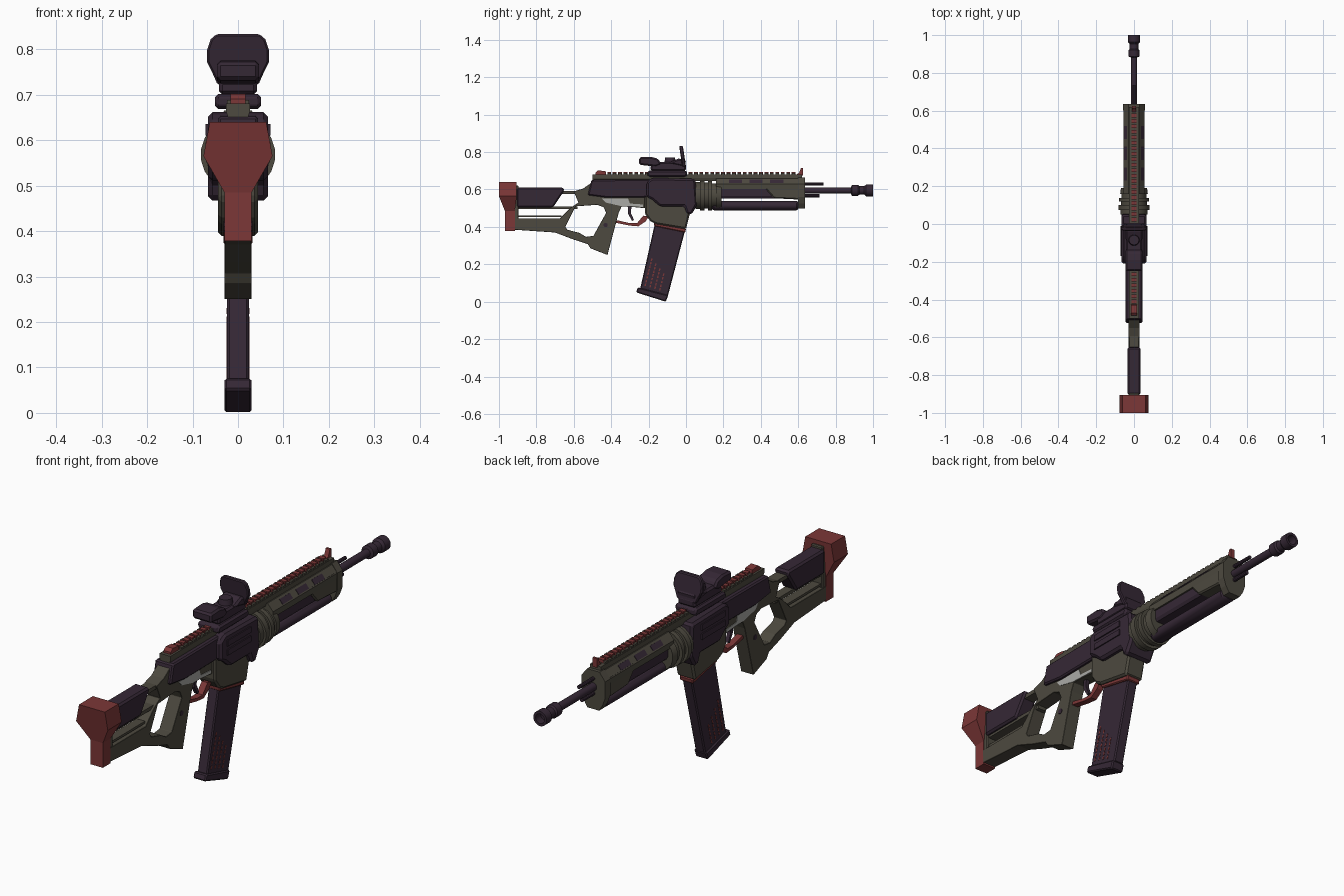
import bpy, bmesh, math

if "Cube" in bpy.data.objects:
    bpy.data.objects.remove(bpy.data.objects["Cube"])

def material(name, rgb):
    m = bpy.data.materials.new(name)
    m.diffuse_color = (*rgb, 1)
    m.use_nodes = True
    m.node_tree.nodes["Principled BSDF"].inputs["Base Color"].default_value = m.diffuse_color
    return m

OLIVE = material("olive grey", (0.074, 0.067, 0.050))
DARK = material("dark plum", (0.036, 0.021, 0.036))
RED = material("muted red", (0.20, 0.038, 0.038))
GREY = material("light grey", (0.40, 0.40, 0.38))

def finish(name, bm, mat, smooth=False):
    bmesh.ops.recalc_face_normals(bm, faces=bm.faces)
    me = bpy.data.meshes.new(name)
    bm.to_mesh(me)
    bm.free()
    me.materials.append(mat)
    if smooth:
        me.polygons.foreach_set("use_smooth", [True] * len(me.polygons))
        me.set_sharp_from_angle(angle=math.radians(32))
    ob = bpy.data.objects.new(name, me)
    bpy.context.collection.objects.link(ob)
    return ob

def solids(name, parts, mat, bevel=0.0, hole=None):
    """Extrude outlines: x axis takes (y, z) points, y axis takes (x, z) points."""
    bm = bmesh.new()
    for axis, pts, lo, hi in parts:
        place = (lambda p, t: (t, p[0], p[1])) if axis == "x" else (lambda p, t: (p[0], t, p[1]))
        a = [bm.verts.new(place(p, lo)) for p in pts]
        b = [bm.verts.new(place(p, hi)) for p in pts]
        bm.faces.new(a)
        bm.faces.new(b)
        for i in range(len(pts)):
            j = (i + 1) % len(pts)
            bm.faces.new((a[i], a[j], b[j], b[i]))
    ob = finish(name, bm, mat)
    if hole:
        cut = solids(name + "_cutter", [("x", hole, -0.2, 0.2)], mat)
        cut.hide_render = True
        cut.display_type = "WIRE"
        m = ob.modifiers.new("hole", "BOOLEAN")
        m.operation, m.solver, m.object = "DIFFERENCE", "EXACT", cut
    if bevel:
        m = ob.modifiers.new("chamfer", "BEVEL")
        m.width, m.segments, m.limit_method = bevel, 1, "ANGLE"
    return ob

def side(name, pts, hw, mat, bevel=0.0, hole=None):
    return solids(name, [("x", pts, -hw, hw)], mat, bevel, hole)

def section(name, half, y0, y1, mat, bevel=0.0):
    """Mirrored cross-section: half holds the right-hand (x, z) points, bottom to top."""
    return solids(name, [("y", half + [(-x, z) for x, z in reversed(half)], y0, y1)], mat, bevel)

def rect(a0, b0, a1, b1):
    return [(a0, b0), (a1, b0), (a1, b1), (a0, b1)]

def lathe(name, prof, z, mat, n=20, sx=1.0, x=0.0):
    """Turn (y, radius) points about the y axis at height z."""
    bm = bmesh.new()
    rings = [[bm.verts.new((x + sx * r * math.cos(2 * math.pi * (k + .5) / n), y,
                            z + r * math.sin(2 * math.pi * (k + .5) / n))) for k in range(n)]
             for y, r in prof]
    for a, b in zip(rings, rings[1:]):
        for k in range(n):
            j = (k + 1) % n
            bm.faces.new((a[k], a[j], b[j], b[k]))
    bm.faces.new(rings[0])
    bm.faces.new(rings[-1])
    return finish(name, bm, mat, True)

# Butt pad: wide upper block tapering into a narrow leg
pad = section("butt_pad_upper", [(.03, .485), (.076, .565), (.062, .64)], -1, -.905, RED)
for v in pad.data.vertices:
    if v.co.z < .5:
        v.co.y = -.968 if v.co.y < -.95 else -.915
section("butt_pad_lower", [(.03, .378), (.03, .487)], -.968, -.915, RED)

# Stock: end plate, cheek rest, thin bars
side("stock_end_plate", rect(-.925, .385, -.895, .622), .028, OLIVE, .004)
side("cheek_rest", [(-.905, .505), (-.71, .505), (-.65, .595), (-.655, .61), (-.905, .61)],
     .034, DARK, .01)
side("stock_upper_bar", rect(-.9, .575, -.56, .592), .024, OLIVE)
side("stock_middle_bar", rect(-.9, .495, -.58, .51), .02, OLIVE)
side("stock_groove_bar", rect(-.9, .452, -.665, .462), .02, OLIVE)

# Grip frame with thumb hole
side("grip_frame", [(-.60, .59), (-.55, .605), (-.50, .64), (-.22, .60), (-.22, .50), (-.30, .508),
                    (-.345, .508), (-.36, .475), (-.42, .25), (-.51, .285), (-.525, .308),
                    (-.60, .332), (-.70, .37), (-.92, .385), (-.92, .445), (-.675, .445),
                    (-.62, .50), (-.575, .53)],
     .03, OLIVE, .006,
     hole=[(-.645, .40), (-.59, .51), (-.475, .518), (-.44, .505), (-.427, .475),
           (-.495, .352), (-.535, .347), (-.57, .368), (-.635, .385)])
solids("grip_pins", [("x", [(-.43 + .012 * math.cos(a), .41 + .012 * math.sin(a))
                            for a in [i * math.pi / 4 for i in range(8)]], -.032, .032)], DARK)
solids("grip_side_mesh", [("x", [(-.45, .553), (-.31, .553), (-.30, .525), (-.23, .52), (-.23, .507),
                                 (-.35, .512), (-.43, .53)], s * .028, s * .032) for s in (1, -1)], GREY)

# Receiver
side("receiver_rear", [(-.525, .57), (-.505, .652), (0, .655), (0, .56), (-.42, .556)], .044, DARK, .006)
side("receiver_front", [(-.21, .64), (-.18, .662), (.05, .657), (.06, .52), (.03, .465), (.005, .47),
                        (-.01, .51), (-.14, .51), (-.18, .545), (-.21, .56)], .066, DARK, .01)
solids("receiver_side_plates", [("x", rect(-.17, b, -.01, b + .025), s * .06, s * .071)
                                for s in (1, -1) for b in (.57, .61)], DARK)
side("magazine_well", [(-.22, .57), (-.22, .47), (-.19, .43), (-.16, .415), (0, .388),
                       (.02, .47), (.03, .52)], .044, OLIVE, .008)

# Trigger group
side("trigger_guard", [(-.375, .422), (-.30, .407), (-.255, .403), (-.215, .43), (-.2, .455),
                       (-.228, .46), (-.262, .42), (-.30, .42), (-.37, .436)], .014, RED)
side("trigger", [(-.312, .52), (-.29, .52), (-.295, .475), (-.278, .437), (-.288, .432),
                 (-.31, .47)], .008, DARK)

# Magazine with red dashes on both sides
side("magazine_collar", [(-.172, .427), (0, .392), (-.003, .37), (-.17, .404)], .032, RED, .004)
side("magazine_body", [(-.166, .42), (-.004, .385), (-.097, .03), (-.246, .065)], .024, DARK, .005)
side("magazine_base", [(-.258, .077), (-.095, .035), (-.108, 0), (-.267, .05)], .03, DARK, .005)
dashes = []
for col in range(4):
    for row in range(8 - col):
        z = .085 - col * .008 + row * .019
        y = -.222 + col * .028 + (z - .085) * .25
        for s in (1, -1):
            dashes.append(("x", [(y, z), (y + .007, z), (y + .010, z + .013), (y + .003, z + .013)],
                           s * .020, s * .0255))
solids("magazine_dashes", dashes, RED)

# Collar rings between receiver and handguard
lathe("barrel_collar", [(.05, .072), (.075, .072), (.075, .082), (.10, .082), (.10, .07), (.118, .07),
                        (.118, .08), (.138, .08), (.138, .066), (.16, .066), (.16, .074), (.19, .07)],
      .568, OLIVE)

# Handguard: upper shell, front block, end cap, vents
section("handguard_shell", [(.053, .602), (.056, .63), (.03, .66)], .16, .63, OLIVE)
side("handguard_front_block", [(.42, .61), (.47, .553), (.63, .545), (.63, .64), (.42, .64)],
     .053, OLIVE, .006)
section("handguard_end_cap", [(.028, .498), (.045, .525), (.057, .56), (.057, .63), (.03, .665)],
        .60, .635, OLIVE)
solids("handguard_vents", [("y", [(s * .050, .632), (s * .054, .635), (s * .038, .654), (s * .034, .651)],
                            y, y + .07) for s in (1, -1) for y in (.23, .34, .45)], DARK)
section("inner_handguard", [(.038, .553), (.046, .565), (.046, .603)], .15, .61, DARK)
lathe("lower_tube", [(.14, .02), (.15, .026), (.59, .026), (.60, .02)], .514, DARK, 16, 1.4)

# Barrel, gas rods, muzzle
lathe("barrel", [(.5, .017), (.9, .017)], .595, DARK, 16)
lathe("upper_rod", [(.6, .008), (.735, .008)], .63, DARK, 10)
lathe("lower_rod", [(.6, .009), (.715, .009)], .567, DARK, 10)
lathe("muzzle_brake", [(.882, .018), (.887, .029), (.92, .029), (.927, .023), (.953, .023), (.963, .032),
                       (1, .032), (1, .021), (.965, .021)], .595, DARK)

# Top rail with red teeth, rear and front sights
section("rail_base", [(.02, .645), (.026, .662), (.026, .681)], -.50, .62, OLIVE)
solids("rail_ridges", [("y", rect(-.024, .68, .024, .688), -.42 + i * .029, -.402 + i * .029)
                       for i in range(35)], OLIVE)
solids("rail_teeth", [("y", rect(-.013, .678, .013, .694), -.421 + i * .029, -.401 + i * .029)
                      for i in range(35)], RED)
side("rear_sight", [(-.485, .675), (-.485, .69), (-.47, .702), (-.43, .698), (-.425, .675)], .017, RED)
side("front_sight", [(.585, .675), (.625, .675), (.625, .715), (.615, .715), (.605, .69)], .01, RED)

# Optic: clamp, body, rear housing, knob, lens hood
side("optic_clamp", [(-.2, .668), (.0, .668), (.01, .685), (0, .702), (-.2, .702), (-.21, .685)],
     .051, DARK, .008)
side("optic_body", [(-.19, .70), (0, .70), (0, .735), (-.03, .748), (-.14, .748), (-.19, .73)],
     .042, DARK, .008)
side("optic_rear_housing", [(-.25, .732), (-.16, .722), (-.13, .735), (-.15, .765), (-.19, .775),
                            (-.25, .772)], .046, DARK, .008)
side("optic_hood_foot", [(-.10, .74), (-.005, .72), (0, .76), (-.04, .765)], .046, DARK, .008)
bm = bmesh.new()
bmesh.ops.create_cone(bm, cap_ends=True, segments=16, radius1=.032, radius2=.026, depth=.04)
knob = finish("optic_knob", bm, DARK, True)
knob.location = (0, -.085, .752)
hood = section("optic_lens_hood", [(.045, .722), (.055, .745), (.068, .772), (.068, .798),
                                   (.06, .822), (.048, .833)], -.02, 0, DARK, .004)
for v in hood.data.vertices:  # lean the hood back towards the stock
    v.co.y -= (v.co.z - .722) * .15
